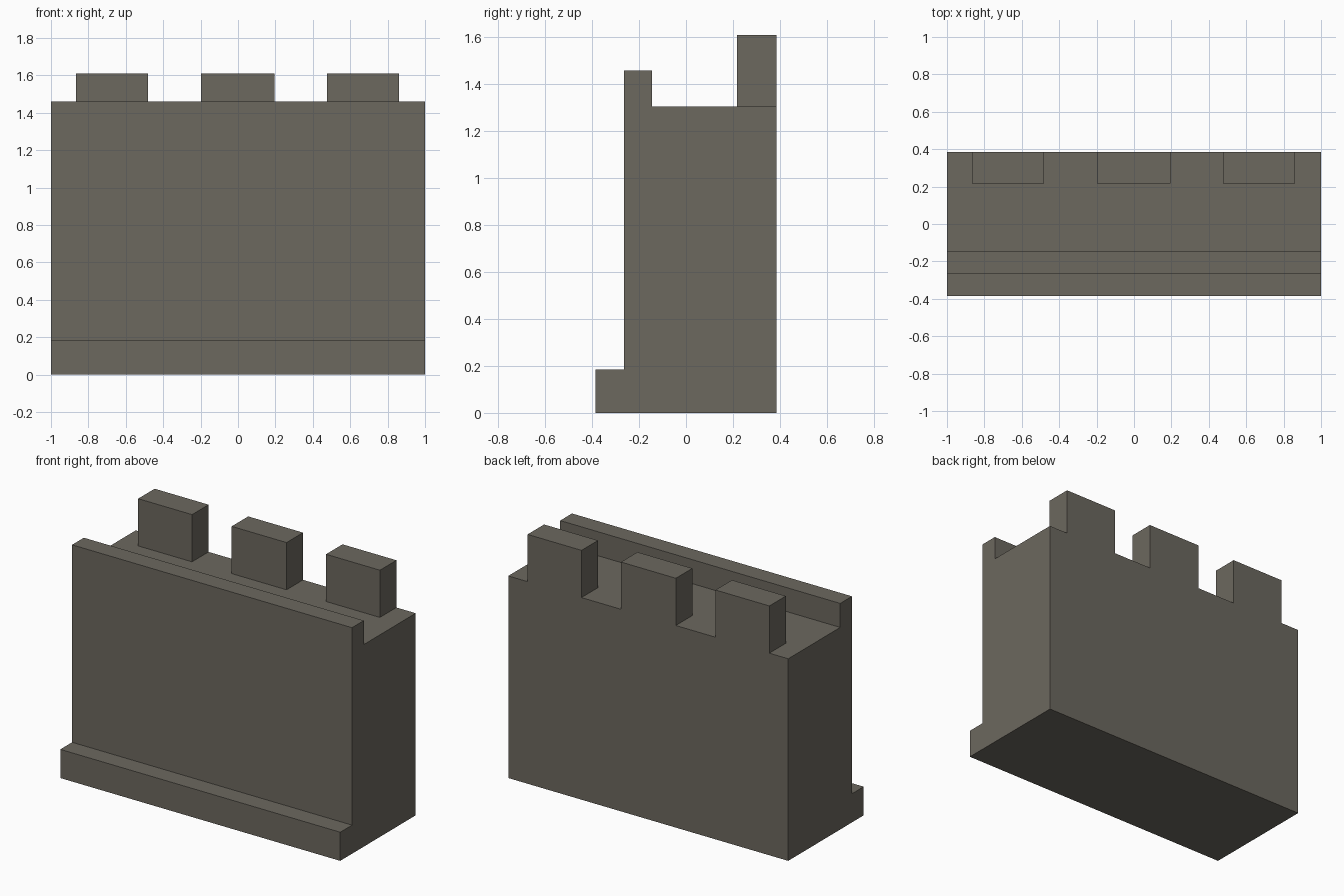
import bpy
import bmesh
from mathutils import Vector

cube = bpy.data.objects.get("Cube")
if cube:
    bpy.data.objects.remove(cube, do_unlink=True)

# Single stone colour
stone = bpy.data.materials.new("grey_brown_stone")
stone.use_nodes = True
colour = (0.150, 0.138, 0.114, 1.0)
stone.diffuse_color = colour
bsdf = next(n for n in stone.node_tree.nodes if n.type == "BSDF_PRINCIPLED")
bsdf.inputs["Base Color"].default_value = colour
bsdf.inputs["Roughness"].default_value = 0.9


def extrude_profile(name, profile, x0, x1, open_bottom=False):
    """Extrude a (y, z) outline along x from x0 to x1."""
    bm = bmesh.new()
    face = bm.faces.new([bm.verts.new((x0, y, z)) for y, z in profile])
    grown = bmesh.ops.extrude_face_region(bm, geom=[face], use_keep_orig=True)
    verts = [g for g in grown["geom"] if isinstance(g, bmesh.types.BMVert)]
    bmesh.ops.translate(bm, verts=verts, vec=Vector((x1 - x0, 0, 0)))
    bmesh.ops.recalc_face_normals(bm, faces=bm.faces)
    if open_bottom:
        hidden = [f for f in bm.faces if f.normal.z < -0.9]
        bmesh.ops.delete(bm, geom=hidden, context="FACES")
    mesh = bpy.data.meshes.new(name)
    bm.to_mesh(mesh)
    bm.free()
    mesh.materials.append(stone)
    obj = bpy.data.objects.new(name, mesh)
    bpy.context.collection.objects.link(obj)
    return obj


BACK, FRONT, FOOT = 0.385, -0.265, -0.385
WALK, TOP = 1.305, 1.61

# Wall with stepped foot, walkway and low front parapet
extrude_profile("wall", [
    (FOOT, 0), (BACK, 0), (BACK, WALK), (-0.145, WALK),
    (-0.145, 1.46), (FRONT, 1.46), (FRONT, 0.185), (FOOT, 0.185),
], -1, 1)

# Three merlons along the back edge, resting on the walkway
block = [(0.217, WALK), (BACK, WALK), (BACK, TOP), (0.217, TOP)]
for side, x0, x1 in (("right", -0.865, -0.48), ("middle", -0.197, 0.195),
                     ("left", 0.477, 0.862)):
    extrude_profile(side + "_merlon", block, x0, x1, open_bottom=True)
